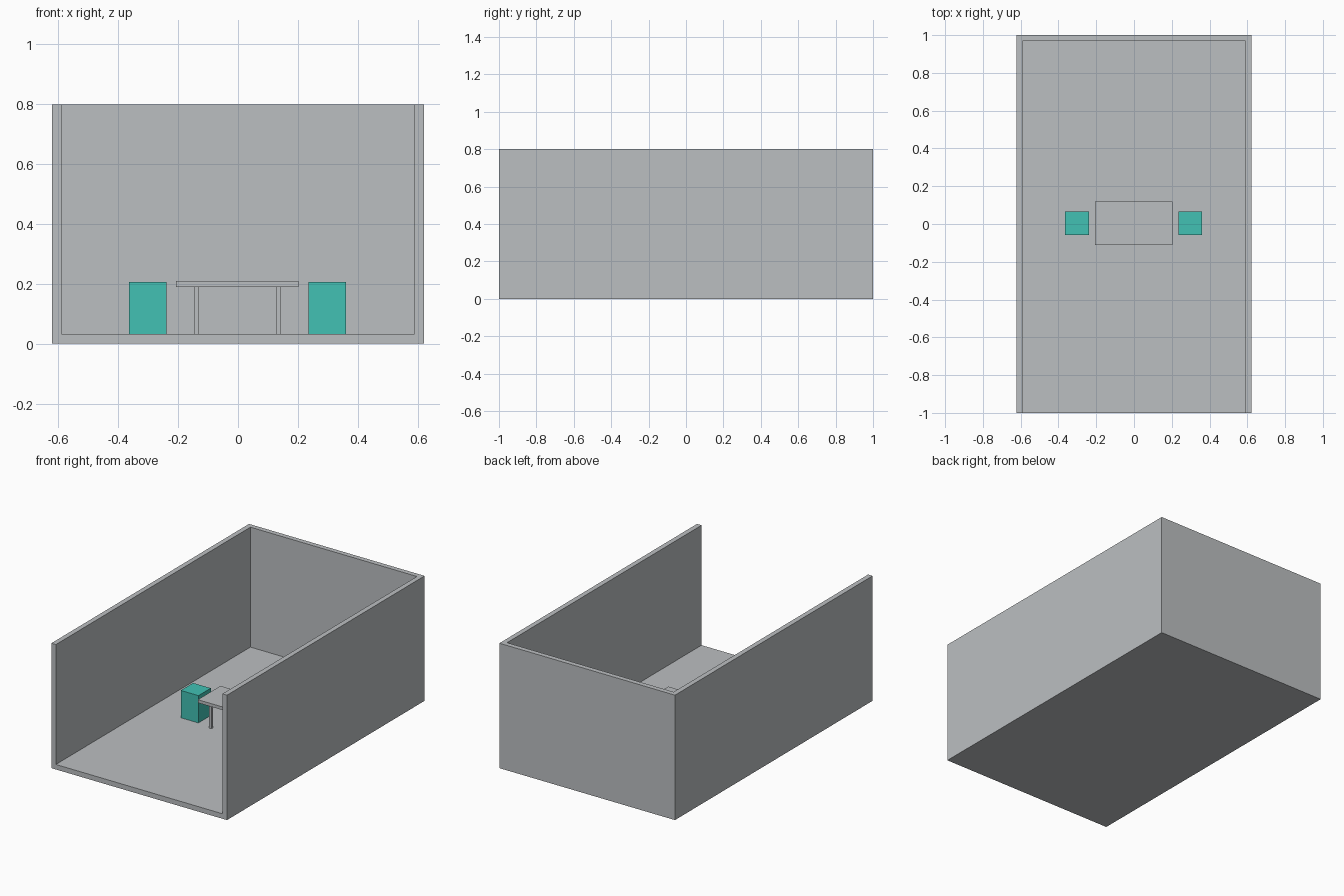
import bpy

if "Cube" in bpy.data.objects:
    bpy.data.objects.remove(bpy.data.objects["Cube"])


def make_material(name, rgb):
    m = bpy.data.materials.new(name)
    m.diffuse_color = (*rgb, 1.0)
    m.use_nodes = True
    m.node_tree.nodes["Principled BSDF"].inputs["Base Color"].default_value = m.diffuse_color
    return m


GREY = make_material("light_grey", (0.50, 0.52, 0.535))
TEAL = make_material("teal", (0.054, 0.533, 0.456))


def box(name, x, y, z, mat):
    """Box from (min, max) ranges on each axis."""
    bpy.ops.mesh.primitive_cube_add(
        size=1, location=[(a + b) / 2 for a, b in (x, y, z)])
    ob = bpy.context.object
    ob.name = name
    ob.scale = [b - a for a, b in (x, y, z)]
    bpy.ops.object.transform_apply(location=False, rotation=False, scale=True)
    ob.data.materials.append(mat)
    return ob


# Room shell: solid block hollowed out, open at the front and the top
W, D, H, T = 0.622, 1.0, 0.80, 0.032
room = box("room_shell", (-W, W), (-D, D), (0, H), GREY)
cutter = box("room_cutter", (-W + T, W - T), (-D - 0.2, D - T), (T, H + 0.2), GREY)
cutter.hide_render = True
cut = room.modifiers.new("hollow", 'BOOLEAN')
cut.operation = 'DIFFERENCE'
cut.solver = 'EXACT'
cut.object = cutter
bpy.context.view_layer.objects.active = room
bpy.ops.object.modifier_apply(modifier=cut.name)
bpy.data.objects.remove(cutter)

# Table: thin top on four slim legs
CX, CY = -0.002, 0.004
box("table_top", (CX - 0.205, CX + 0.205), (CY - 0.115, CY + 0.115), (0.19, 0.21), GREY)
for sx, side in ((-1, "left"), (1, "right")):
    for sy, end in ((-1, "front"), (1, "back")):
        x, y = CX + sx * 0.137, CY + sy * 0.077
        box(f"table_leg_{end}_{side}", (x - 0.008, x + 0.008),
            (y - 0.008, y + 0.008), (T, 0.19), GREY)

    # Block stool on each side of the table
    x = CX + sx * 0.300
    box(f"stool_{side}", (x - 0.0625, x + 0.0625),
        (CY - 0.0625, CY + 0.0625), (T, 0.207), TEAL)
